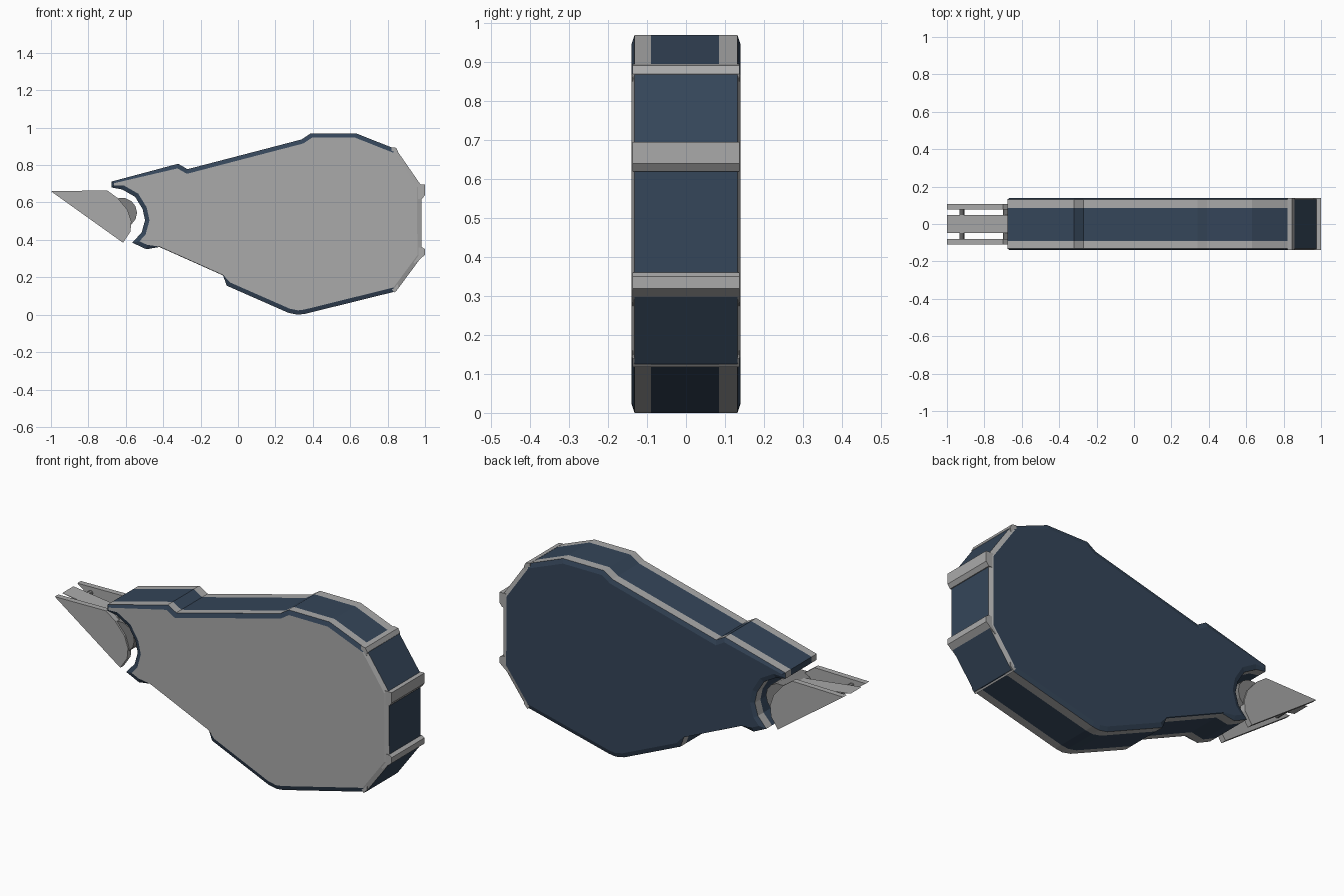
import bpy, bmesh, math
from mathutils import Vector

if "Cube" in bpy.data.objects:
    bpy.data.objects.remove(bpy.data.objects["Cube"])


def material(name, rgb):
    m = bpy.data.materials.new(name)
    m.diffuse_color = (*rgb, 1)
    m.use_nodes = True
    m.node_tree.nodes["Principled BSDF"].inputs["Base Color"].default_value = m.diffuse_color
    return m


BLUE = material("navy", (0.035, 0.06, 0.1))
GREY = material("grey", (0.4, 0.4, 0.4))
DARK = material("dark_grey", (0.22, 0.22, 0.22))


def finish(name, bm, mats):
    bmesh.ops.recalc_face_normals(bm, faces=bm.faces[:])
    me = bpy.data.meshes.new(name)
    bm.to_mesh(me)
    bm.free()
    for m in mats:
        me.materials.append(m)
    ob = bpy.data.objects.new(name, me)
    bpy.context.collection.objects.link(ob)
    return ob


def prism(name, pts, y0, y1, mat):
    """Extrude an x-z profile from y0 to y1."""
    bm = bmesh.new()
    f = bm.faces.new([bm.verts.new((x, y0, z)) for x, z in pts])
    ext = bmesh.ops.extrude_face_region(bm, geom=[f])["geom"]
    bmesh.ops.translate(bm, vec=(0, y1 - y0, 0),
                        verts=[v for v in ext if isinstance(v, bmesh.types.BMVert)])
    return finish(name, bm, [mat])


def rod(name, x, z, r, half, sides, mat):
    pts = [(x + r * math.cos(2 * math.pi * i / sides),
            z + r * math.sin(2 * math.pi * i / sides)) for i in range(sides)]
    return prism(name, pts, -half, half, mat)


def inset_loop(pts, amounts):
    """Move a clockwise profile inward with mitred corners."""
    out, n = [], len(pts)
    for i in range(n):
        p = Vector(pts[i])
        a = (p - Vector(pts[i - 1])).normalized()
        b = (Vector(pts[(i + 1) % n]) - p).normalized()
        na, nb = Vector((a.y, -a.x)), Vector((b.y, -b.x))
        m = (na + nb).normalized()
        out.append(p + m * amounts[i] / max(0.5, m.dot(na)))
    return out


# Body profile, clockwise: x, z, kind of the following side
# t = blue with grey edge trim, b = blue with grey rim
profile = [
    (-.676, .712, "t"), (-.32, .807, "t"), (-.27, .778, "t"), (.34, .937, "t"),
    (.39, .97, "t"), (.63, .97, "t"), (.845, .885, "b"), (.98, .69, "b"),
    (.982, .31, "b"), (.845, .125, "t"), (.36, .005, "t"), (.32, .0, "t"),
    (.27, .01, "t"), (-.06, .155, "t"), (-.08, .21, "t"), (-.42, .362, "t"),
    (-.49, .35, "t"), (-.565, .385, "t"), (-.515, .44, "t"), (-.497, .505, "t"),
    (-.51, .565, "t"), (-.55, .63, "t"), (-.62, .67, "t"), (-.676, .68, "t")]
outer = [(x, z) for x, z, k in profile]
amounts = [.023] * len(outer)
for i in (0, 23):
    amounts[i] = .012
for i in (14, 15):
    amounts[i] = .002
inner = inset_loop(outer, amounts)

# Body: chamfered shell with banded colours
bm = bmesh.new()
bands = [(-.14, inner), (-.132, outer), (-.09, outer), (.085, outer), (.132, outer), (.14, inner)]
rings = [[bm.verts.new((p[0], y, p[1])) for p in loop] for y, loop in bands]
n = len(outer)
for r in range(5):
    for i in range(n):
        j = (i + 1) % n
        f = bm.faces.new((rings[r][i], rings[r][j], rings[r + 1][j], rings[r + 1][i]))
        trimmed = profile[i][2] == "t"
        f.material_index = int((trimmed and r in (1, 3)) or (not trimmed and r in (0, 4)))
bm.faces.new(rings[0]).material_index = 1
bm.faces.new(rings[5]).material_index = 0
finish("body", bm, [BLUE, GREY])

# Cross ribs on the rounded end
ribs = [
    [(.82, .896), (.845, .892), (.857, .87), (.85, .845), (.82, .86)],
    [(.955, .695), (1.0, .695), (1.0, .64), (.985, .62), (.955, .62)],
    [(.955, .36), (.985, .36), (1.0, .35), (1.0, .32), (.945, .275), (.93, .29)],
    [(.82, .14), (.84, .165), (.855, .16), (.855, .14), (.835, .118)]]
for i, pts in enumerate(ribs):
    prism(f"end_rib_{i + 1}", pts, -.138, .138, GREY)

# Applicator nose: two side plates, sloping blade, pin and roller
cheek = [(-1, .66), (-.70, .665), (-.645, .625), (-.59, .56),
         (-.57, .50), (-.575, .445), (-.615, .385)]
for side, y in (("front", -.11), ("back", .078)):
    prism(f"nose_plate_{side}", cheek, y, y + .03, GREY)
prism("nose_blade", [(-1, .655), (-.64, .61), (-.58, .56), (-.60, .54), (-.66, .585)],
      -.047, .047, GREY)
rod("nose_pin", -.92, .63, .013, .085, 8, DARK)
rod("nose_roller", -.62, .545, .08, .1, 14, DARK)
